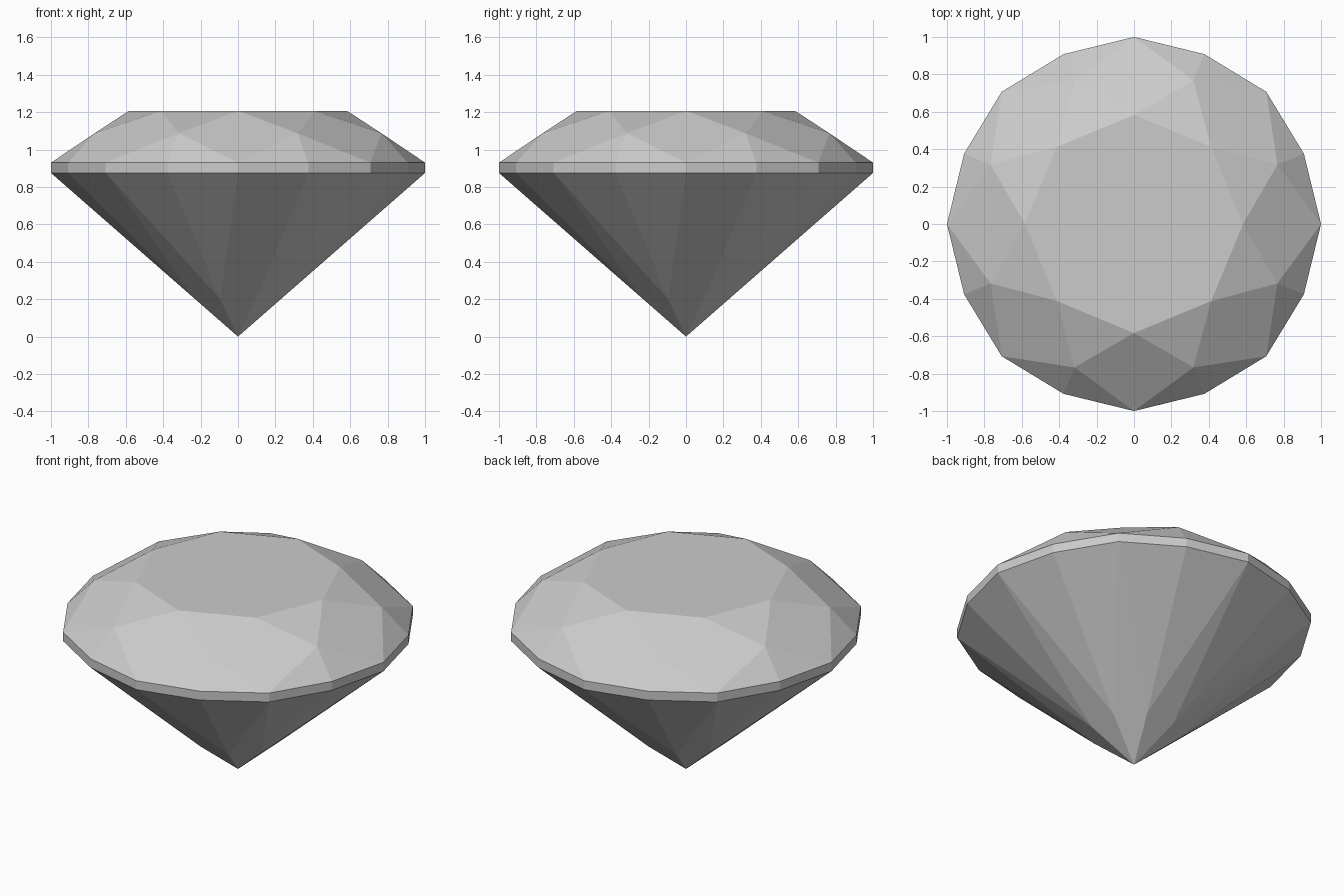
import bpy, bmesh, math

if "Cube" in bpy.data.objects:
    bpy.data.objects.remove(bpy.data.objects["Cube"])

bm = bmesh.new()

def ring(n, r_even, z, offset=0.0, r_odd=None):
    out = []
    for i in range(n):
        a = 2 * math.pi * i / n + math.radians(offset)
        r = r_odd if (r_odd and i % 2) else r_even
        out.append(bm.verts.new((r * math.cos(a), r * math.sin(a), z)))
    return out

# Rings of the brilliant cut
table = ring(8, 0.583, 1.207)
star = ring(8, 0.83, 1.087, 22.5)
girdle_top = ring(16, 1.0, 0.93, 0, 0.983)
girdle_low = ring(16, 1.0, 0.875, 0, 0.983)
pavilion = ring(8, 0.25, 0.202, 22.5)
culet = bm.verts.new((0, 0, 0))

bm.faces.new(table)
for i in range(8):
    j, g = (i + 1) % 8, 2 * i
    a, b, c = g, g + 1, (g + 2) % 16
    # crown: star facet, kite, two upper halves
    bm.faces.new((table[i], star[i], table[j]))
    bm.faces.new((table[i], star[i - 1], girdle_top[a], star[i]))
    bm.faces.new((star[i], girdle_top[a], girdle_top[b]))
    bm.faces.new((star[i], girdle_top[b], girdle_top[c]))
    # girdle band
    for p, q in ((a, b), (b, c)):
        bm.faces.new((girdle_top[p], girdle_low[p], girdle_low[q], girdle_top[q]))
    # pavilion: main kite, two lower halves
    bm.faces.new((girdle_low[a], pavilion[i - 1], culet, pavilion[i]))
    bm.faces.new((girdle_low[a], pavilion[i], girdle_low[b]))
    bm.faces.new((girdle_low[b], pavilion[i], girdle_low[c]))

bmesh.ops.recalc_face_normals(bm, faces=bm.faces)
mesh = bpy.data.meshes.new("cut_gem")
bm.to_mesh(mesh)
bm.free()
bpy.context.collection.objects.link(bpy.data.objects.new("cut_gem", mesh))
